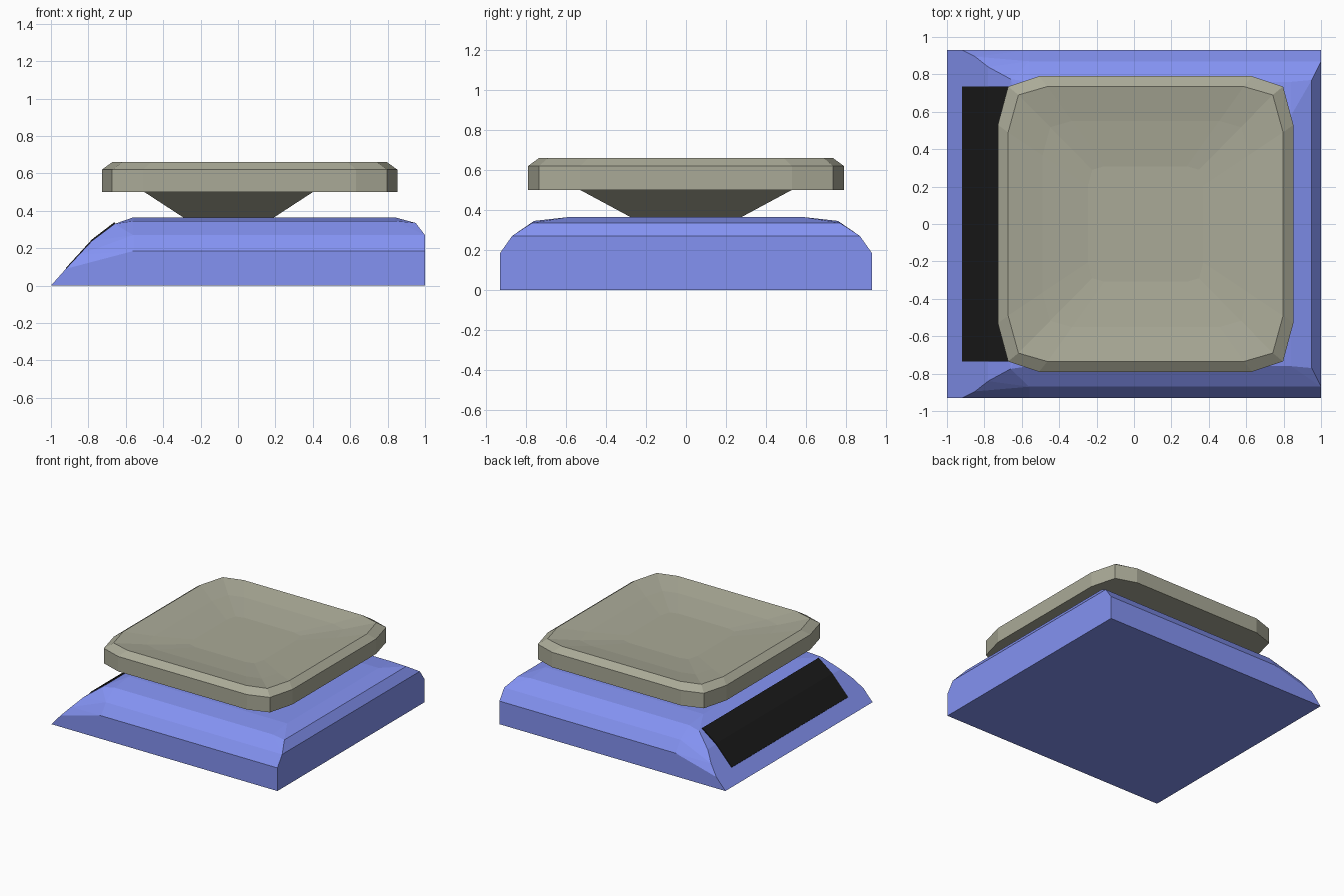
import bpy, bmesh, math

if "Cube" in bpy.data.objects:
    bpy.data.objects.remove(bpy.data.objects["Cube"])


def material(name, rgb):
    m = bpy.data.materials.new(name)
    m.diffuse_color = (*rgb, 1)
    m.use_nodes = True
    m.node_tree.nodes["Principled BSDF"].inputs["Base Color"].default_value = m.diffuse_color
    return m


blue = material("blue_plastic", (0.23, 0.29, 0.89))
grey = material("warm_grey", (0.40, 0.40, 0.31))
black = material("black_display", (0.01, 0.01, 0.01))


def finish(bm, name, mat):
    bmesh.ops.recalc_face_normals(bm, faces=bm.faces[:])
    mesh = bpy.data.meshes.new(name)
    bm.to_mesh(mesh)
    bm.free()
    mesh.materials.append(mat)
    ob = bpy.data.objects.new(name, mesh)
    bpy.context.collection.objects.link(ob)
    return ob


def loft(rings, name, mat):
    """Bridge closed rings of equal length and cap both ends."""
    bm = bmesh.new()
    vs = [[bm.verts.new(p) for p in r] for r in rings]
    n = len(vs[0])
    for a, b in zip(vs, vs[1:]):
        for i in range(n):
            j = (i + 1) % n
            bm.faces.new((a[i], a[j], b[j], b[i]))
    bm.faces.new(vs[0])
    bm.faces.new(vs[-1])
    return finish(bm, name, mat)


# Base: convex body with a sloped display end and chamfered shoulders
half = [(-1, .93, 0), (-.92, .93, .09), (-.85, .895, .165), (-.78, .84, .24), (-.66, .775, .33)]
shoulder = [(.93, 0), (.93, .185), (.87, .27), (.76, .345), (.58, .365)]
half += [(-.56, y, z) for y, z in shoulder]
half += [(.84, y, z) for y, z in shoulder]
half += [(.95, .77, .335), (1, .87, .27), (1, .93, .185), (1, .93, 0)]
bm = bmesh.new()
for x, y, z in half:
    for s in (-1, 1):
        bm.verts.new((x, s * y, z))
hull = bmesh.ops.convex_hull(bm, input=bm.verts[:])
bmesh.ops.delete(bm, geom=[v for v in bm.verts if not v.link_faces], context='VERTS')
bmesh.ops.dissolve_limit(bm, angle_limit=math.radians(2), verts=bm.verts[:], edges=bm.edges[:])
finish(bm, "base", blue)

# Display: thin strip bent over the slope
strip = [(-.92, .095), (-.78, .248), (-.66, .340), (-.65, .32), (-.77, .225), (-.91, .08)]
loft([[(x, y, z) for x, z in strip] for y in (-.735, .735)], "display_panel", black)


# Neck: square funnel under the pan
def rect(hx, hy, z):
    return [(-.05 + sx * hx, sy * hy, z) for sx, sy in ((-1, -1), (1, -1), (1, 1), (-1, 1))]


loft([rect(.235, .27, .36), rect(.45, .53, .50)], "neck", grey)


# Pan: twelve-sided plate with bevelled rim and shallow dish
def outline(pts, z, k=1.0):
    a, b, c = pts
    quarter = [a, b, c]
    ring = quarter + [(-x, y) for x, y in reversed(quarter)]
    ring += [(-x, -y) for x, y in quarter] + [(x, -y) for x, y in reversed(quarter)]
    return [(.062 + k * x, k * y, z) for x, y in ring]


outer = [(.79, .53), (.735, .735), (.57, .79)]
inner = [(.735, .49), (.68, .69), (.525, .735)]
loft([outline(outer, .50), outline(outer, .62), outline(inner, .66),
      outline(inner, .628, .75), outline(inner, .603, .42)], "weighing_pan", grey)
